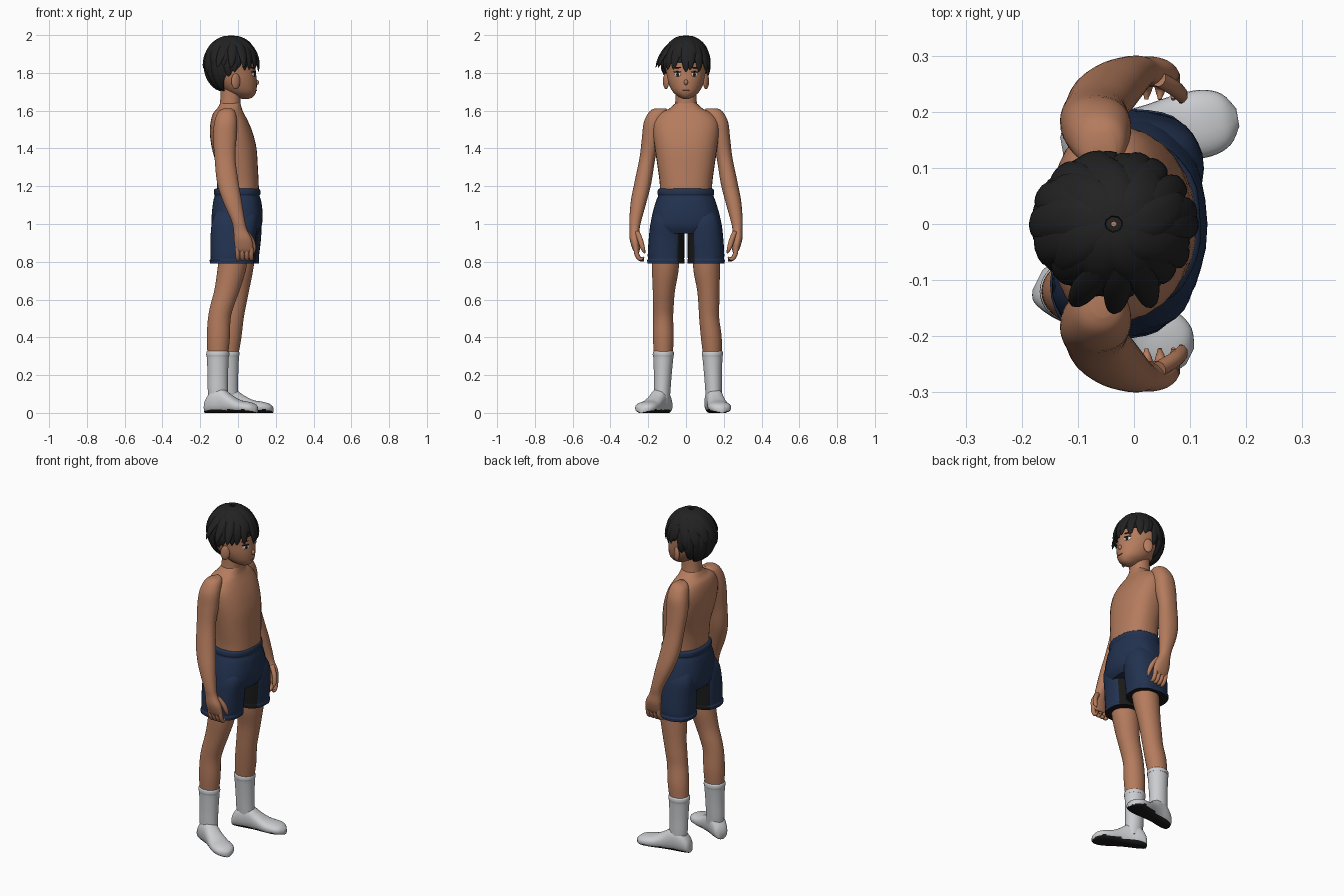
import bpy, bmesh, math, random
from mathutils import Vector

random.seed(4)
if "Cube" in bpy.data.objects:
    bpy.data.objects.remove(bpy.data.objects["Cube"], do_unlink=True)
parts = []


def material(name, r, g, b):
    m = bpy.data.materials.new(name)
    m.use_nodes = True
    m.diffuse_color = (r, g, b, 1)
    node = m.node_tree.nodes["Principled BSDF"]
    node.inputs["Base Color"].default_value = (r, g, b, 1)
    node.inputs["Roughness"].default_value = 0.8
    return m


skin = material("skin", .46, .2, .11)
lip = material("lip brown", .3, .11, .07)
navy = material("navy cloth", .016, .032, .08)
black = material("black", .01, .01, .01)
hair = material("hair charcoal", .016, .016, .017)
sock = material("sock grey", .6, .61, .63)
white = material("eye white", .7, .7, .68)


def smooth_path(points, steps=4):
    """Catmull-Rom interpolation of tuples of any length."""
    pts = [Vector(p) for p in points]
    out = []
    for i in range(len(pts) - 1):
        a, b, c, d = pts[max(i - 1, 0)], pts[i], pts[i + 1], pts[min(i + 2, len(pts) - 1)]
        for k in range(steps):
            t = k / steps
            out.append(b + (c - a) * (t / 2) + (a * 2 - b * 5 + c * 4 - d) * (t * t / 2)
                       + (b * 3 - a - c * 3 + d) * (t ** 3 / 2))
    return out + [pts[-1]]


def skin_rings(name, rings, mats, rule=None, caps=True):
    """Bridge rings of points into one mesh."""
    bm = bmesh.new()
    loops = [[bm.verts.new(p) for p in ring] for ring in rings]
    n = len(loops[0])
    for a, b in zip(loops, loops[1:]):
        for i in range(n):
            j = (i + 1) % n
            bm.faces.new((a[i], a[j], b[j], b[i]))
    if caps:
        bm.faces.new(loops[0])
        bm.faces.new(loops[-1])
    bmesh.ops.recalc_face_normals(bm, faces=bm.faces)
    if rule:
        for f in bm.faces:
            f.material_index = int(rule(f))
    me = bpy.data.meshes.new(name)
    bm.to_mesh(me)
    bm.free()
    for m in mats:
        me.materials.append(m)
    ob = bpy.data.objects.new(name, me)
    bpy.context.collection.objects.link(ob)
    parts.append(ob)
    return ob


def oval(n, power):
    """Unit superellipse as pairs, with the angle."""
    for i in range(n):
        a = math.tau * i / n
        c, s = math.cos(a), math.sin(a)
        yield (math.copysign(abs(c) ** (2 / power), c), math.copysign(abs(s) ** (2 / power), s), a)


def loft(name, sections, mats, power=2.2, ripple=0, side=1, rule=None):
    """Sections are z, x, y, half depth, half width."""
    rings = []
    for z, x, y, rx, ry in smooth_path(sections):
        ring = []
        for c, s, a in oval(32, power):
            k = 1 + ripple * math.sin(9 * a + 14 * z)
            ring.append((x + rx * c * k, side * (y + ry * s * k), z))
        rings.append(ring)
    return skin_rings(name, rings, mats, rule)


def sweep(name, path, up_at, widths, mats, n=10):
    """Tube along a path; widths are half width, half thickness."""
    rings = []
    for i, p in enumerate(path):
        tangent = (path[min(i + 1, len(path) - 1)] - path[max(i - 1, 0)]).normalized()
        across = tangent.cross(up_at(p)).normalized()
        up = across.cross(tangent)
        w, h = widths(i / (len(path) - 1))
        rings.append([p + across * w * c + up * h * s for c, s, a in oval(n, 2)])
    return skin_rings(name, rings, mats)


def ball(name, place, size, mat, turn=0):
    bpy.ops.mesh.primitive_uv_sphere_add(segments=24, ring_count=14, location=place, rotation=(0, 0, turn))
    ob = bpy.context.object
    ob.name, ob.scale = name, size
    ob.data.materials.append(mat)
    parts.append(ob)


# Torso, neck and head
loft("torso", [(1.64, -.04, 0, .053, .056), (1.61, -.045, 0, .066, .09), (1.585, -.05, 0, .082, .14),
               (1.54, -.045, 0, .1, .172), (1.48, -.035, 0, .114, .175), (1.4, -.02, 0, .118, .165),
               (1.3, -.004, 0, .109, .15), (1.2, 0, 0, .11, .138), (1.1, 0, 0, .112, .14)], [skin], 2.4)
loft("neck", [(1.74, -.035, 0, .055, .056), (1.66, -.04, 0, .054, .056), (1.57, -.045, 0, .06, .066)], [skin])
head_sections = [(1.662, .04, 0, .015, .014), (1.672, .032, 0, .047, .036), (1.7, .014, 0, .082, .07),
                 (1.75, -.013, 0, .113, .095), (1.8, -.03, 0, .125, .105), (1.86, -.035, 0, .124, .107),
                 (1.92, -.035, 0, .104, .09), (1.97, -.035, 0, .05, .05)]
loft("head", head_sections, [skin], 2)
ball("nose", (.098, 0, 1.75), (.014, .011, .014), skin)


# Painted face plates
def face_plate(name, y, z, half, tall, mat, lift=0):
    s = min(smooth_path(head_sections, 12), key=lambda v: abs(v[0] - z))
    c = math.sqrt(1 - (y / s[4]) ** 2)
    turn = math.atan2(y / s[4] ** 2, c / s[3])
    ball(name, (s[1] + s[3] * c + lift, y, z), (.004, half, tall), mat, turn)


for side, label in ((1, "left"), (-1, "right")):
    face_plate(label + "_eye_white", side * .045, 1.792, .02, .011, white)
    face_plate(label + "_iris", side * .044, 1.792, .009, .011, black, .002)
    face_plate(label + "_lash", side * .046, 1.805, .023, .004, black, .001)
    face_plate(label + "_brow", side * .047, 1.828, .024, .004, hair)
    ball(label + "_ear", (-.012, side * .106, 1.756), (.026, .012, .042), skin, side * -.5)
face_plate("mouth", 0, 1.707, .02, .003, lip)

# Hair: cap plus tapered locks that sweep out from the crown
centre = Vector((-.036, 0, 1.842))


def scalp(azimuth, polar, grow=1):
    a, p = math.radians(azimuth), math.radians(polar)
    return centre + Vector((.134 * math.sin(p) * math.cos(a), .118 * math.sin(p) * math.sin(a),
                            .147 * math.cos(p))) * grow


def hairline(azimuth):
    a = abs((azimuth + 180) % 360 - 180)
    return 86 + min(max(a - 84, 0) * 1.5, 60)


skin_rings("hair_cap", [[scalp(a, 2 + (hairline(a) - 2) * k / 14) for a in range(0, 360, 8)]
                        for k in range(15)], [hair], caps=False)


def lock(azimuth, start, end, width, twist=0, flick=.03):
    path = []
    for k in range(13):
        t = k / 12
        path.append(scalp(azimuth + twist * t, start + (end - start) * t, 1 + flick * t * t))

    def taper(t):
        k = max(1.55 * (t + .1) ** .35 * (1 - t) ** .5, .06)
        return width * k, .013 * min(k, 1)
    sweep("hair_lock", path, lambda p: (p - centre).normalized(), taper, [hair])


for a in range(82, 290, 18):
    lock(a, 50, hairline(a) + random.uniform(4, 12), .03, random.uniform(-8, 8), .04)
for a in range(-78, 80, 19):
    lock(a, 20, random.uniform(94, 104), .03, random.uniform(-12, 4), .1)
for a in range(100, 270, 24):
    lock(a, 25, random.uniform(90, 112), .036, 10, .1)
for a in range(0, 360, 40):
    lock(a, 6, random.uniform(66, 82), .038, 24, .08)
for a in (-62, -84, -108):
    lock(a, 30, 94, .028, -6, .36)

# Arms and hands
for side, label in ((1, "left"), (-1, "right")):
    loft(label + "_arm", [(1.612, -.055, .135, .02, .03), (1.595, -.06, .147, .045, .047),
                          (1.54, -.065, .168, .06, .055), (1.46, -.07, .183, .062, .05),
                          (1.35, -.069, .204, .055, .042), (1.22, -.054, .228, .057, .045),
                          (1.12, -.03, .25, .05, .042), (1.02, 0, .268, .036, .032),
                          (.97, .012, .272, .036, .026), (.92, .026, .272, .047, .026),
                          (.87, .033, .264, .048, .02), (.85, .034, .26, .038, .012)],
         [skin], side=side)

    def digit(name, points, radius):
        path = [Vector((x, side * y, z)) for x, y, z in smooth_path(points)]
        sweep(label + name, path, lambda p: Vector((1, 0, 0)),
              lambda t: (radius * max(1 - t ** 5, .3),) * 2, [skin])
    for k in range(4):
        x = -.004 + .024 * k
        digit("_finger", [(x, .266, .89), (x + .002, .262, .845), (x + .003, .245, .815),
                          (x + .002, .222, .806 + .006 * k)], .0125)
    digit("_thumb", [(.045, .258, .955), (.072, .242, .915), (.084, .23, .875), (.084, .218, .845)], .014)

# Shorts: hips with a gathered waistband, then two loose legs with hems
loft("shorts_hips", [(1.188, -.004, 0, .113, .14), (1.18, -.004, 0, .122, .148), (1.16, -.004, 0, .123, .15),
                     (1.148, -.004, 0, .119, .147), (1.12, -.004, 0, .127, .158),
                     (1.05, -.005, 0, .135, .178), (.99, -.008, 0, .132, .186),
                     (.95, -.012, 0, .115, .165)], [navy], 2.3, .008)
for side, label, shift in ((1, "left", .014), (-1, "right", -.014)):
    loft(label + "_shorts_leg", [(1.08, -.008, .085, .1, .07), (1.02, -.008 + shift / 2, .094, .122, .09),
                                 (.93, -.012 + shift, .102, .12, .094), (.84, -.016 + shift, .105, .115, .097),
                                 (.815, -.017 + shift, .105, .114, .096), (.808, -.018 + shift, .106, .117, .099),
                                 (.79, -.018 + shift, .106, .115, .098)], [navy, black], 2.5, .008, side,
         lambda f: f.normal.z < -.8 or (f.normal.y * side < -.6 and f.calc_center_median().z < .97))

# Legs, socks and feet
girth = [(.85, .078, .074), (.75, .075, .07), (.65, .067, .059), (.57, .063, .055), (.5, .06, .053),
         (.4, .061, .055), (.3, .054, .049)]
left_line = [(.015, .108), (.004, .11), (-.008, .118), (-.02, .121), (-.03, .123), (-.043, .134), (-.053, .14)]
right_line = [(-.02, .108), (-.035, .11), (-.058, .117), (-.083, .12), (-.099, .121), (-.104, .12), (-.107, .12)]
sole_shape = [(0, .02, .045), (.012, .038, .075), (.05, .047, .12), (.1, .046, .125), (.15, .05, .092),
              (.2, .058, .066), (.25, .06, .057), (.285, .046, .047), (.305, .016, .03)]

for side, label, line, heel, toe in ((1, "left", left_line, (-.128, .135), (.185, .19)),
                                     (-1, "right", right_line, (-.172, -.1), (.1, -.236))):
    loft(label + "_leg", [(z, x, y, rx, ry) for (z, rx, ry), (x, y) in zip(girth, line)], [skin], 2, side=side)
    x, y = line[-1]
    loft(label + "_sock", [(.328, x, y, .054, .05), (.322, x, y, .06, .055), (.305, x, y, .061, .056),
                           (.292, x, y, .058, .053), (.2, x, y + .003, .054, .047),
                           (.12, x, y + .006, .053, .044), (.05, x + .004, y + .008, .05, .04)],
         [sock], 2, side=side)
    heel, toe = Vector(heel).to_3d(), Vector(toe).to_3d()
    ahead = (toe - heel).normalized()
    across = Vector((-ahead.y, ahead.x, 0))
    length = (toe - heel).length / sole_shape[-1][0]
    rings = []
    for u, w, h in smooth_path(sole_shape):
        base = heel + ahead * u * length
        rings.append([base + across * w * c + Vector((0, 0, max(h / 2 * (1 + s * 1.08), .004 if s > -.9 else 0)))
                      for c, s, a in oval(28, 2.3)])
    skin_rings(label + "_foot", rings, [sock, black],
               lambda f: f.normal.z < -.5 and f.calc_center_median().z < .02)

# Smooth shading with crisp edges
bpy.ops.object.select_all(action="DESELECT")
for ob in parts:
    ob.select_set(True)
bpy.context.view_layer.objects.active = parts[0]
bpy.ops.object.shade_smooth_by_angle(angle=math.radians(50))
